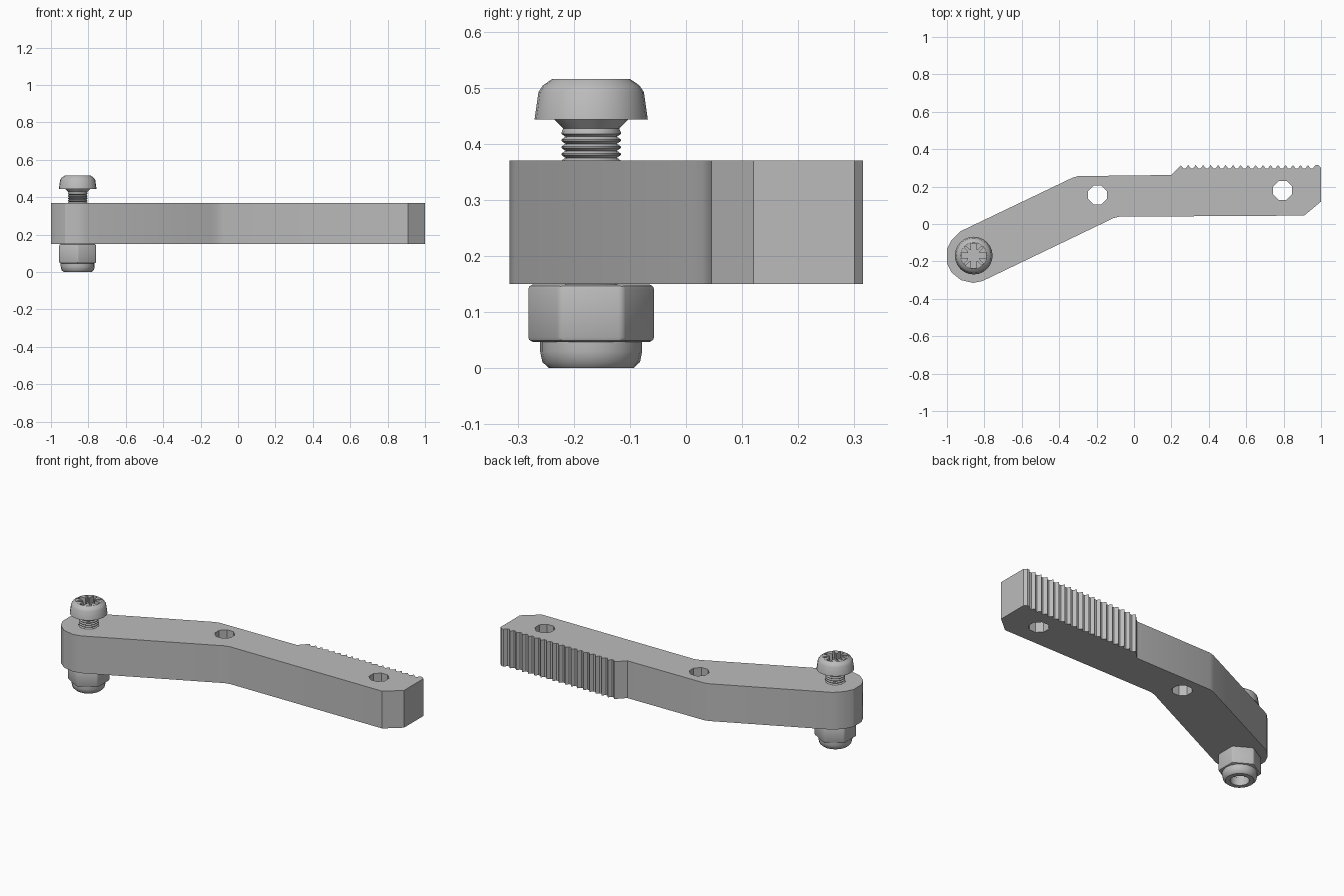
import bpy, bmesh
from math import cos, sin, pi, radians

cube = bpy.data.objects.get("Cube")
if cube:
    bpy.data.objects.remove(cube)

steel = bpy.data.materials.new("grey steel")
steel.use_nodes = True
GREY = (0.5, 0.5, 0.5, 1)
steel.diffuse_color = GREY
steel.node_tree.nodes["Principled BSDF"].inputs["Base Color"].default_value = GREY

BOLT = (-0.857, -0.169)
BOTTOM, TOP = 0.15, 0.37


def finish(name, bm, at=(0, 0)):
    bmesh.ops.recalc_face_normals(bm, faces=bm.faces)
    mesh = bpy.data.meshes.new(name)
    bm.to_mesh(mesh)
    bm.free()
    mesh.materials.append(steel)
    obj = bpy.data.objects.new(name, mesh)
    obj.location = (*at, 0)
    bpy.context.collection.objects.link(obj)
    return obj


def prism(name, outline, z0, z1, at=(0, 0)):
    bm = bmesh.new()
    base = bm.faces.new([bm.verts.new((x, y, z0)) for x, y in outline])
    up = bmesh.ops.extrude_face_region(bm, geom=[base])["geom"]
    verts = [v for v in up if isinstance(v, bmesh.types.BMVert)]
    bmesh.ops.translate(bm, vec=(0, 0, z1 - z0), verts=verts)
    return finish(name, bm, at)


def lathe(name, profile, sides, at=BOLT, closed=False):
    """Revolve (radius, z) points; open profiles are capped at both ends."""
    bm = bmesh.new()
    rings = [[bm.verts.new((r * cos(2 * pi * i / sides), r * sin(2 * pi * i / sides), z))
              for i in range(sides)] for r, z in profile]
    pairs = list(zip(rings, rings[1:]))
    if closed:
        pairs.append((rings[-1], rings[0]))
    else:
        bm.faces.new(rings[0])
        bm.faces.new(rings[-1])
    for a, b in pairs:
        for i in range(sides):
            j = (i + 1) % sides
            bm.faces.new((a[i], a[j], b[j], b[i]))
    return finish(name, bm, at)


def ngon(radius, sides, turn=0.0):
    return [(radius * cos(turn + 2 * pi * i / sides), radius * sin(turn + 2 * pi * i / sides))
            for i in range(sides)]


def select(obj):
    bpy.ops.object.select_all(action="DESELECT")
    obj.select_set(True)
    bpy.context.view_layer.objects.active = obj


def cut(obj, cutter):
    mod = obj.modifiers.new("cut", "BOOLEAN")
    mod.operation, mod.solver, mod.object = "DIFFERENCE", "EXACT", cutter
    select(obj)
    bpy.ops.object.modifier_apply(modifier=mod.name)
    bpy.data.objects.remove(cutter)


def smooth(obj, angle=30):
    select(obj)
    bpy.ops.object.shade_smooth_by_angle(angle=radians(angle))


# Cranked bar, with a row of teeth along the back of its left half
outline = [(-1, -0.21), (-0.975, -0.26), (-0.925, -0.3), (-0.86, -0.315), (-0.81, -0.305),
           (-0.15, 0.012), (-0.115, 0.03), (-0.08, 0.039), (0.91, 0.045), (1, 0.12),
           (1, 0.3), (0.985, 0.315)]
teeth, start, end = 18, 0.25, 0.97
pitch = (end - start) / teeth
for i in range(teeth):
    x = end - i * pitch
    outline += [(x, 0.315), (x - pitch * 0.35, 0.297), (x - pitch * 0.65, 0.297)]
outline += [(start, 0.313), (0.2, 0.262), (-0.3, 0.256), (-0.33, 0.247),
            (-0.93, -0.04), (-0.975, -0.085), (-1, -0.135)]
bar = prism("toothed_bar", outline, BOTTOM, TOP)
for spot, radius in (((-0.195, 0.155), 0.055), ((0.795, 0.18), 0.055), (BOLT, 0.056)):
    cut(bar, prism("hole_cutter", ngon(radius, 8, pi / 8), 0.1, 0.45, spot))
smooth(bar, 25)

# Screw head with a star-cross recess
head = lathe("screw_head", [(0.06, 0.443), (0.101, 0.443), (0.094, 0.492), (0.086, 0.504),
                            (0.07, 0.515)], 24)
star = []
for q in range(4):
    c, s = cos(q * pi / 2), sin(q * pi / 2)
    arm = [(0.066, -0.014), (0.066, 0.014), (0.03, 0.014), (0.03, 0.022), (0.05, 0.042),
           (0.042, 0.05), (0.022, 0.03), (0.014, 0.03)]
    star += [(x * c - y * s, x * s + y * c) for x, y in arm]
cut(head, prism("recess_cutter", star, 0.475, 0.53, BOLT))
smooth(head)

# Threaded shank below a short flared neck
thread = [(0.046, 0.07)]
step = 0.0125
for i in range(28):
    z = 0.075 + i * step
    thread += [(0.046, z), (0.053, z + step * 0.4), (0.053, z + step * 0.6)]
thread += [(0.05, 0.427), (0.066, 0.443)]
shank = lathe("screw_shank", thread, 16)
smooth(shank)

# Hexagonal lock nut with chamfered corners and a bore
nut = prism("nut_body", ngon(0.114, 6, pi / 2), 0.047, 0.149, BOLT)
bevel = nut.modifiers.new("soft edges", "BEVEL")
bevel.width, bevel.segments, bevel.limit_method = 0.008, 2, "ANGLE"
select(nut)
bpy.ops.object.modifier_apply(modifier=bevel.name)
cut(nut, prism("bore_cutter", ngon(0.05, 12), 0, 0.2, BOLT))
smooth(nut, 35)

# Rounded collar under the nut
collar = lathe("nut_collar", [(0.05, 0.05), (0.05, 0.0), (0.075, 0.0), (0.087, 0.011),
                              (0.091, 0.03), (0.091, 0.05)], 20, closed=True)
smooth(collar, 40)
